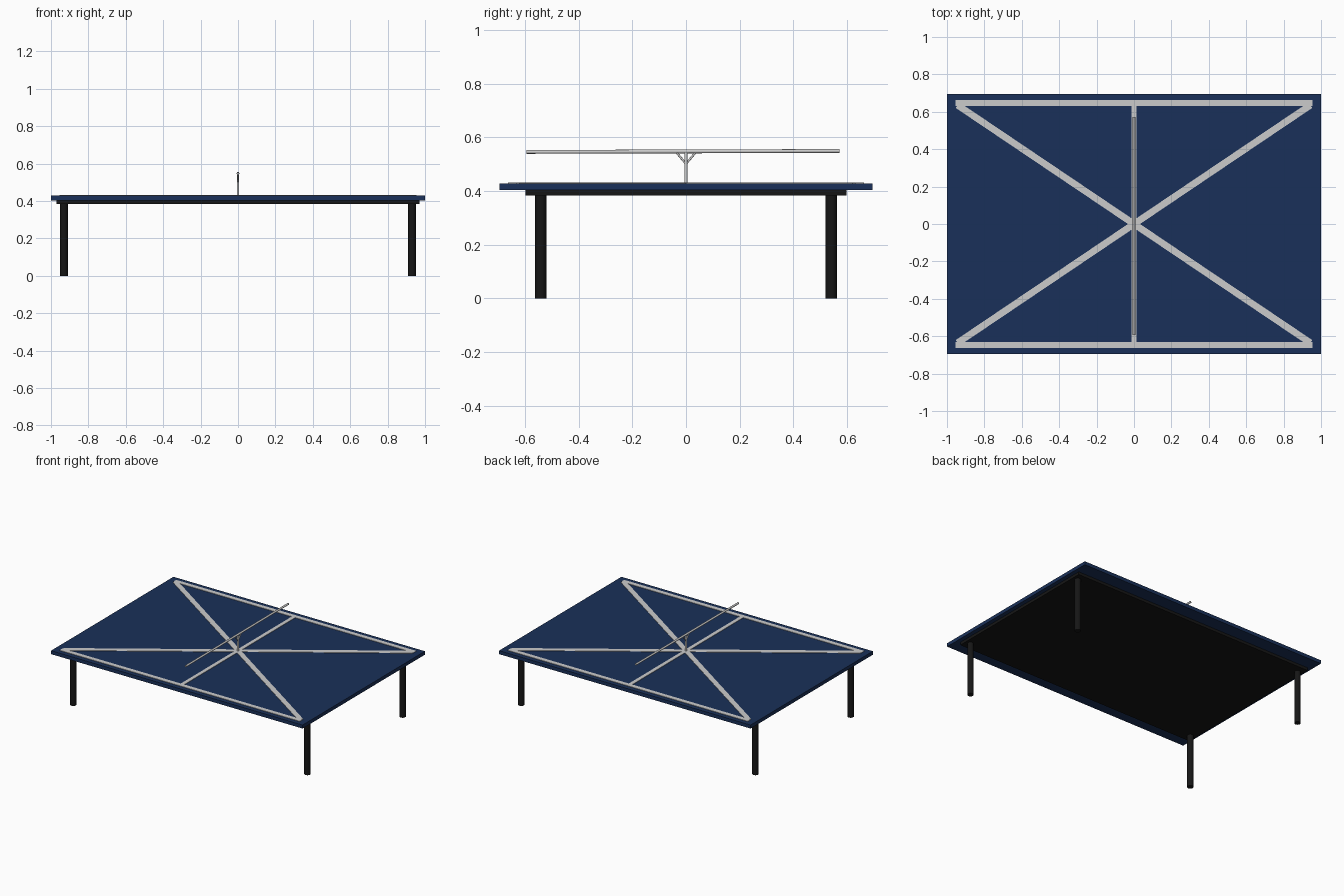
import bpy, math
from mathutils import Vector

if "Cube" in bpy.data.objects:
    bpy.data.objects.remove(bpy.data.objects["Cube"])


def material(name, color):
    m = bpy.data.materials.new(name)
    m.diffuse_color = (*color, 1)
    m.use_nodes = True
    m.node_tree.nodes["Principled BSDF"].inputs["Base Color"].default_value = m.diffuse_color
    return m


navy = material("navy", (0.010, 0.030, 0.10))
black = material("black", (0.008, 0.008, 0.008))


def finish(ob, name, mat):
    ob.name = name
    if mat:
        ob.data.materials.append(mat)
    return ob


def box(name, center, size, mat=None, angle=0):
    bpy.ops.mesh.primitive_cube_add(size=1, location=center, rotation=(0, 0, angle))
    ob = bpy.context.object
    ob.scale = size
    return finish(ob, name, mat)


def rod(name, a, b, radius, mat=None, sides=24):
    a, b = Vector(a), Vector(b)
    d = b - a
    bpy.ops.mesh.primitive_cylinder_add(vertices=sides, radius=radius, depth=d.length,
                                        location=(a + b) / 2)
    ob = bpy.context.object
    ob.rotation_euler = d.to_track_quat('Z', 'Y').to_euler()
    bpy.ops.object.shade_smooth_by_angle(angle=math.radians(40))
    return finish(ob, name, mat)


# Table top and the solid support slab beneath it
box("table_top", (0, 0, 0.416), (2, 1.39, 0.025), navy)
box("support_slab", (0, 0, 0.394), (1.94, 1.196, 0.021), black)

# Four round legs
for sx in (-1, 1):
    for sy in (-1, 1):
        x, y = 0.931 * sx, 0.541 * sy
        rod("leg", (x, y, 0), (x, y, 0.39), 0.021, black)

# Painted lines: long edges, centre line and two diagonals
LINE_Z, LINE_H = 0.4295, 0.004
for sy in (-1, 1):
    box("edge_line", (0, 0.646 * sy, LINE_Z), (1.91, 0.032, LINE_H))
box("centre_line", (0, 0, LINE_Z), (0.027, 1.29, LINE_H))
for s in (-1, 1):
    box("diagonal_line", (0, 0, LINE_Z), (2.275, 0.036, LINE_H),
        angle=s * math.atan2(0.64, 0.95))

# Centre post, two braces and the slightly tilted cross bar
rod("centre_post", (0, 0, 0.42), (0, 0, 0.546), 0.0065)
for sy in (-1, 1):
    rod("post_brace", (0, 0, 0.501), (0, 0.037 * sy, 0.545), 0.004, sides=12)
rod("cross_bar", (0, -0.594, 0.5455), (0, 0.571, 0.549), 0.007)
